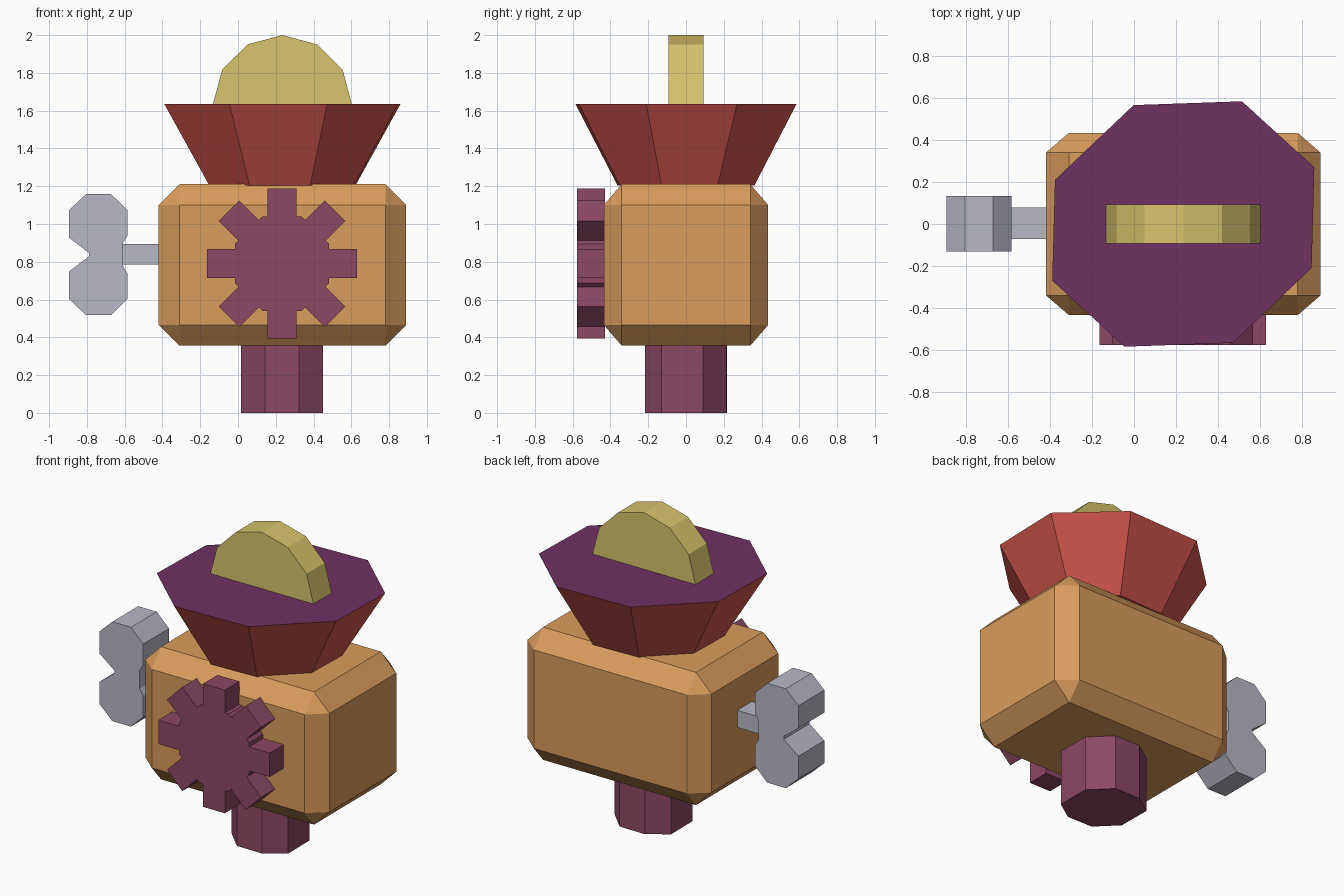
import bpy, bmesh, math
from mathutils import Matrix, Vector

cube = bpy.data.objects.get("Cube")
if cube:
    bpy.data.objects.remove(cube, do_unlink=True)

CX = 0.235  # axis shared by body, funnel, stem and gear


def material(name, r, g, b):
    """Flat material from 8-bit display values, stored as linear."""
    lin = [((c / 255 + 0.055) / 1.055) ** 2.4 for c in (r, g, b)] + [1.0]
    m = bpy.data.materials.new(name)
    m.use_nodes = True
    m.diffuse_color = lin
    m.node_tree.nodes["Principled BSDF"].inputs["Base Color"].default_value = lin
    return m


orange = material("orange", 218, 156, 93)
red = material("red", 208, 84, 76)
purple = material("purple", 112, 49, 98)
plum = material("plum", 140, 72, 100)
yellow = material("yellow", 216, 195, 108)
grey = material("grey", 184, 184, 197)


def finish(name, bm, *mats):
    bmesh.ops.recalc_face_normals(bm, faces=bm.faces)
    mesh = bpy.data.meshes.new(name)
    bm.to_mesh(mesh)
    bm.free()
    ob = bpy.data.objects.new(name, mesh)
    bpy.context.collection.objects.link(ob)
    for m in mats:
        mesh.materials.append(m)
    return ob


def loft(rings):
    """Closed solid through rings of equal point count."""
    bm = bmesh.new()
    loops = [[bm.verts.new(p) for p in ring] for ring in rings]
    for a, b in zip(loops, loops[1:]):
        for i in range(len(a)):
            j = (i + 1) % len(a)
            bm.faces.new((a[i], a[j], b[j], b[i]))
    bm.faces.new(loops[0])
    bm.faces.new(loops[-1])
    return bm


def plate(name, profile, y0, y1, mat):
    """Front (x, z) profile extruded along y."""
    return finish(name, loft([[(x, y, z) for x, z in profile] for y in (y0, y1)]), mat)


def box(size, centre):
    bm = bmesh.new()
    bmesh.ops.create_cube(bm, size=1, matrix=Matrix.Translation(centre) @ Matrix.Diagonal((*size, 1)))
    return bm


def opposite(half):
    """Complete an outline by turning its first half around the centre."""
    return half + [(-x, -y) for x, y in half]


# Body: chamfered box, slightly squeezed in depth
squeeze = 0.86
bm = box((1.31, 0.87 / squeeze, 0.855), (CX, 0, 0.783))
bmesh.ops.bevel(bm, geom=bm.edges[:], offset=0.11, segments=1, affect='EDGES')
bmesh.ops.scale(bm, vec=Vector((1, squeeze, 1)), verts=bm.verts)
finish("body", bm, orange)

# Funnel: flared uneven octagon with a purple top
outline = opposite([(0.625, 0.27), (0.28, 0.585), (-0.237, 0.567), (-0.612, 0.21)])
bm = loft([[(CX + x * s, y * s, z) for x, y in outline] for s, z in ((0.62, 1.205), (1, 1.635))])
for f in bm.faces:
    f.material_index = int(f.calc_center_median().z > 1.6)
finish("funnel", bm, red, purple)

# Coin: half of a twelve-sided disc standing in the funnel
arc = [math.radians(30 * i) for i in range(7)]
plate("coin", [(CX + 0.368 * math.cos(a), 1.633 + 0.367 * math.sin(a)) for a in arc],
      -0.093, 0.093, yellow)

# Stem: octagonal post under the body
outline = opposite([(0.215, 0.09), (0.09, 0.215), (-0.09, 0.217), (-0.217, 0.13)])
finish("stem", loft([[(0.232 + x, y, z) for x, y in outline] for z in (0, 0.37)]), plum)

# Gear: octagonal hub with eight square teeth
hub, tip, half = 0.25, 0.397, 0.077
tooth = [(hub, -half), (tip, -half), (tip, half), (hub, half), (hub, hub * math.tan(math.pi / 8))]
profile = []
for i in range(8):
    turn = Matrix.Rotation(i * math.pi / 4, 2)
    profile += [turn @ Vector(p) + Vector((0.233, 0.79)) for p in tooth]
plate("gear", profile, -0.577, -0.43, plum)

# Winding key: shaft and double-lobed handle
finish("key_shaft", box((0.22, 0.15, 0.11), (-0.51, 0.003, 0.84)), grey)
upper = [(-0.61, 0.06), (-0.585, 0.1), (-0.585, 0.235), (-0.672, 0.32),
         (-0.805, 0.32), (-0.895, 0.235), (-0.895, 0.09), (-0.79, 0.01)]
handle = upper + [(x, -z) for x, z in reversed(upper)]
plate("key_handle", [(x, 0.838 + z) for x, z in handle], -0.13, 0.133, grey)
